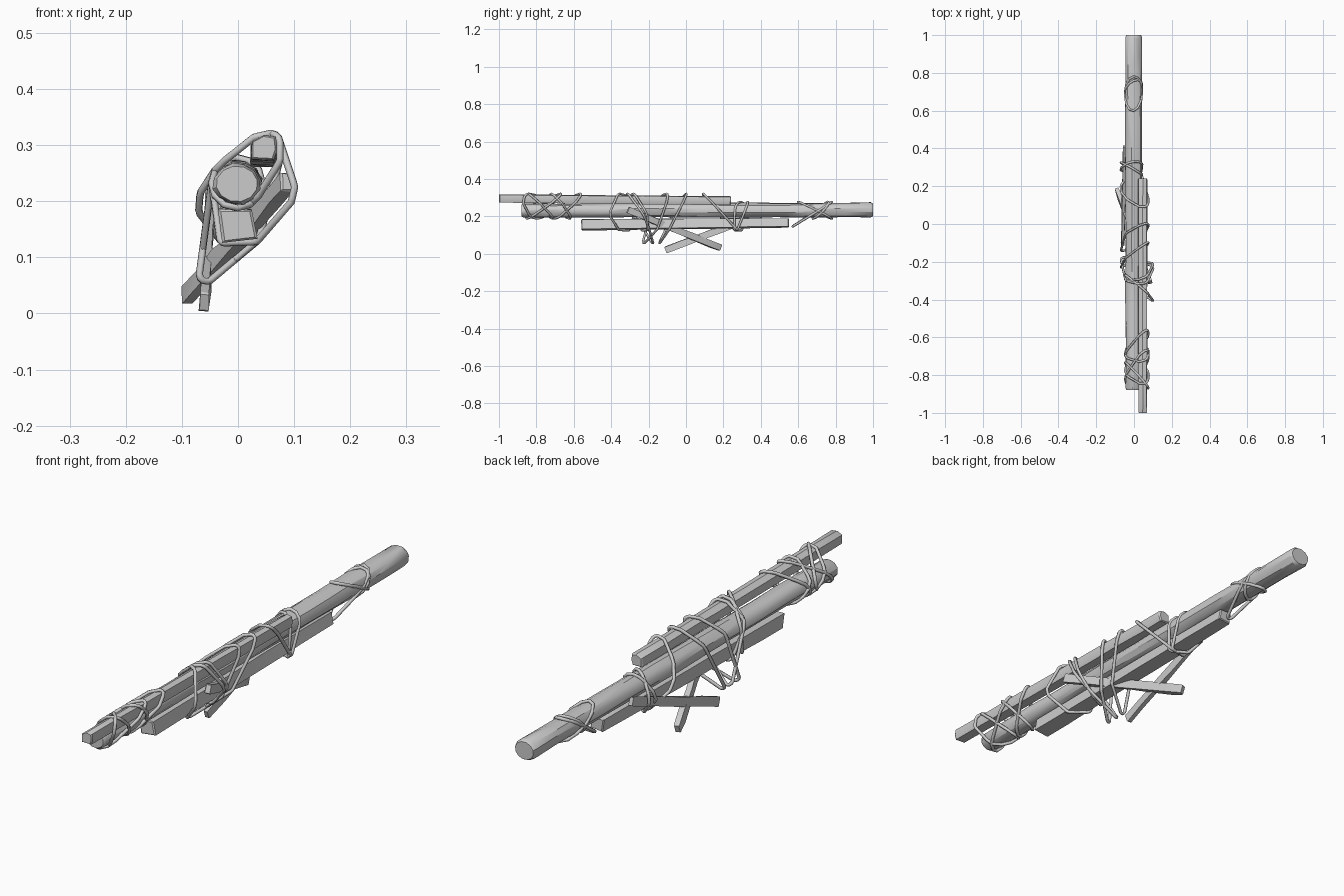
import bpy, bmesh, math, random
from mathutils import Vector, geometry

if "Cube" in bpy.data.objects:
    bpy.data.objects.remove(bpy.data.objects["Cube"])

random.seed(4)
ROPE = 0.0065


def ngon(n, rx, rz, phase=0.0):
    return [(rx * math.cos(phase + 2 * math.pi * i / n),
             rz * math.sin(phase + 2 * math.pi * i / n)) for i in range(n)]


def stick(name, profile, p0, p1, segs, s0=1.0, s1=1.0, noise=0.002, cap=0.01, angle=30):
    """Loft a profile (side, up) from p0 to p1 with worn, chamfered ends."""
    p0, p1 = Vector(p0), Vector(p1)
    d = p1 - p0
    length = d.length
    d.normalize()
    side = d.cross(Vector((0, 0, 1))).normalized()
    up = side.cross(d)
    c = cap / length
    ts = [0, c] + [i / segs for i in range(1, segs)] + [1 - c, 1]
    bm = bmesh.new()
    rings = []
    for k, t in enumerate(ts):
        end = k in (0, len(ts) - 1)
        s = (s0 + (s1 - s0) * t) * (0.86 if end else 1)
        ring = []
        for u, v in profile:
            j = [0 if end else random.uniform(-noise, noise) for _ in range(2)]
            slide = 0 if end or k in (1, len(ts) - 2) else random.uniform(-.3, .3) * length / segs
            ring.append(bm.verts.new(p0 + d * (t * length + slide)
                                     + side * (u * s + j[0]) + up * (v * s + j[1])))
        rings.append(ring)
    n = len(profile)
    for a, b in zip(rings, rings[1:]):
        for i in range(n):
            bm.faces.new((a[i], a[(i + 1) % n], b[(i + 1) % n], b[i]))
    bm.faces.new(rings[0])
    bm.faces.new(rings[-1])
    bmesh.ops.recalc_face_normals(bm, faces=bm.faces)
    me = bpy.data.meshes.new(name)
    bm.to_mesh(me)
    bm.free()
    ob = bpy.data.objects.new(name, me)
    bpy.context.collection.objects.link(ob)
    bpy.context.view_layer.objects.active = ob
    ob.select_set(True)
    bpy.ops.object.shade_smooth_by_angle(angle=math.radians(angle))
    ob.select_set(False)


# Logs and planks
stick("main_log", ngon(12, 0.043, 0.037, 0.2), (-0.002, -0.88, 0.231), (-0.002, 1, 0.235),
      12, 1.0, 1.08, 0.0025, 0.012)
top_profile = [(-.024, -.022), (.018, -.024), (.025, -.004), (.022, .020), (0, .024), (-.023, .012)]
stick("top_branch", top_profile, (.046, -1, .296), (.046, .24, .284), 8, 0.95, 1.0, 0.0012, 0.005)
stick("bottom_plank", [(-.026, -.03), (.033, -.023), (.023, .027), (-.034, .027)],
      (0, -.56, .157), (0, .55, .167), 7, 1.05, 0.9, 0.0015, 0.004)

# Splayed splints underneath
stick("splint_crossing", [(-.012, -.017), (.009, -.018), (.012, .016), (-.008, .018)],
      (.088, -.31, .235), (-.092, .185, .032), 7, 1, 1, 0.0025, 0.004)
stick("splint_side", [(-.010, -.017), (.009, -.018), (.010, .016), (-.008, .018)],
      (-.06, -.11, .02), (-.05, .41, .215), 7, 1, 1, 0.002, 0.004)

# Cross-sections the ropes wrap around: (x, z, radius)
MAIN = [(-.002, .233, .041)]
TOP = [(.03, .278, .009), (.036, .300, .012), (.058, .304, .013), (.06, .276, .011)]
LOW = [(-.026, .178, .008), (.024, .182, .008), (.028, .138, .007), (-.022, .136, .007)]
SIDE = [(-.055, .185, .011), (-.053, .21, .011)]
CROSS = [(.083, .225, .014), (.08, .207, .013)]
FOOT = [(-.056, .07, .009)]


def wrap(name, parts, y_top, y_bottom, skew=0.0):
    """Rope loop: hull of the wrapped sections, tilted from y_top to y_bottom."""
    pts = [(x + (r + ROPE * .6) * math.cos(a * math.pi / 6),
            z + (r + ROPE * .6) * math.sin(a * math.pi / 6))
           for x, z, r in parts for a in range(12)]
    hull = [pts[i] for i in geometry.convex_hull_2d([Vector(p) for p in pts])]
    z0, z1 = min(p[1] for p in hull), max(p[1] for p in hull)
    cu = bpy.data.curves.new(name, 'CURVE')
    cu.dimensions = '3D'
    cu.bevel_depth = ROPE
    cu.bevel_resolution = 1
    sp = cu.splines.new('POLY')
    sp.points.add(len(hull) - 1)
    for p, (x, z) in zip(sp.points, hull):
        t = (z - z0) / (z1 - z0)
        p.co = (x, y_bottom + (y_top - y_bottom) * t + skew * x, z, 1)
    sp.use_cyclic_u = True
    tmp = bpy.data.objects.new(name + "_path", cu)
    bpy.context.collection.objects.link(tmp)
    dg = bpy.context.evaluated_depsgraph_get()
    me = bpy.data.meshes.new_from_object(tmp.evaluated_get(dg))
    bpy.data.objects.remove(tmp)
    me.name = name
    me.shade_smooth()
    bpy.context.collection.objects.link(bpy.data.objects.new(name, me))


# Rope lashings, front to back
lashings = [
    (MAIN + TOP, -.86, -.71, .3), (MAIN + TOP, -.70, -.85, .5), (MAIN + TOP, -.77, -.80, -1.2),
    (MAIN + TOP, -.75, -.62, .5), (MAIN + TOP, -.60, -.70, .6),
    (MAIN + TOP + LOW + CROSS, -.31, -.22, .5), (MAIN + TOP + LOW + CROSS, -.30, -.33, -.9),
    (MAIN + TOP + LOW + CROSS + FOOT, -.33, -.16, .3),
    (MAIN + TOP + LOW + FOOT, -.14, -.19, .6), (MAIN + TOP + LOW + FOOT, -.01, -.13, .2),
    (MAIN + TOP + LOW + SIDE, .08, .27, .2), (MAIN + LOW + SIDE, .33, .27, .1),
    (MAIN + LOW + SIDE, .29, .28, -.6),
    (MAIN + [(0, .16, .01)], .78, .57, .1), (MAIN, .60, .78, .2), (MAIN, .76, .68, .4),
]
for i, (parts, yt, yb, sk) in enumerate(lashings):
    wrap(f"rope_loop_{i + 1}", parts, yt, yb, sk)
